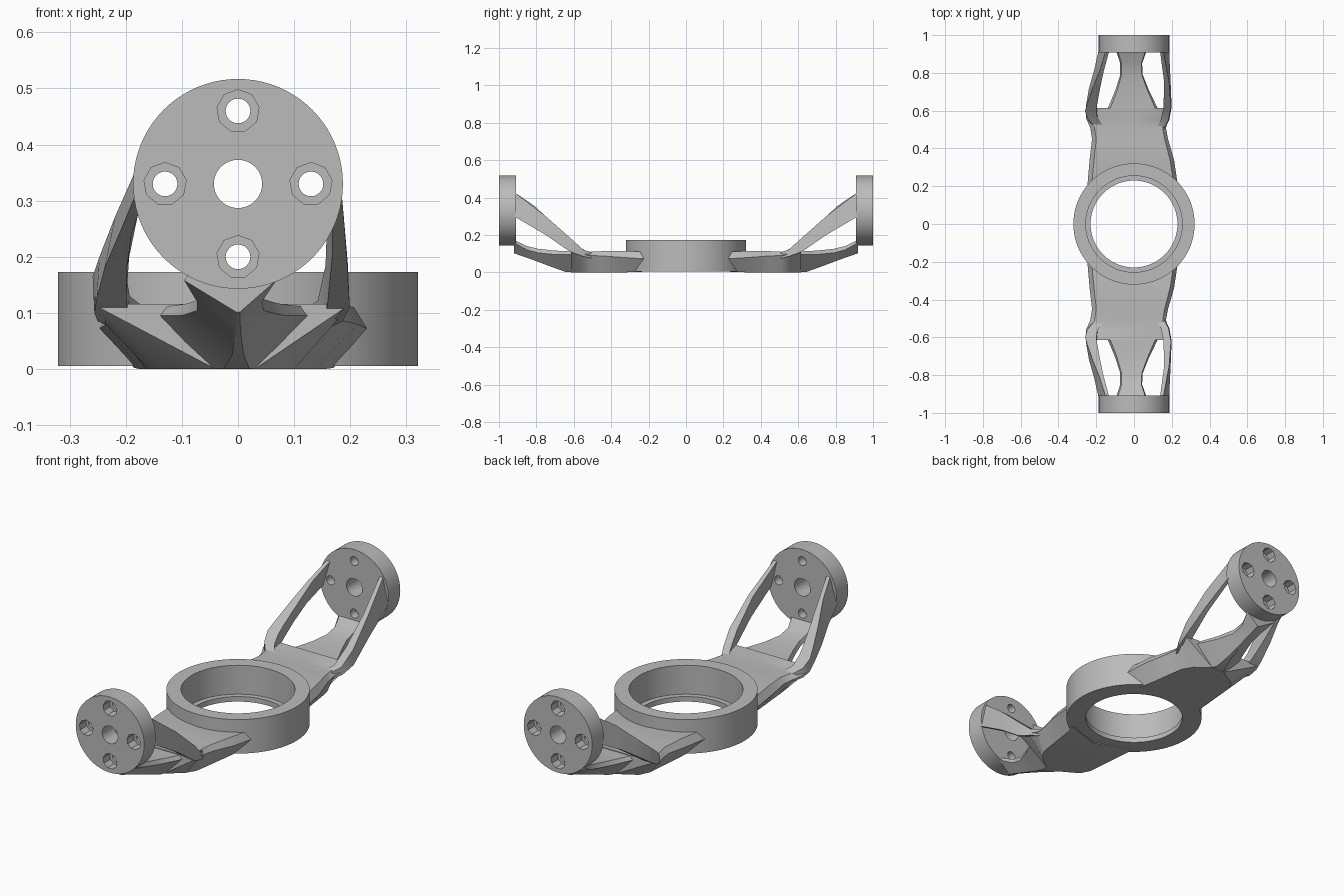
import bpy, bmesh, math
from mathutils import Matrix

if "Cube" in bpy.data.objects:
    bpy.data.objects.remove(bpy.data.objects["Cube"], do_unlink=True)

grey = bpy.data.materials.new("plain_grey")
grey.use_nodes = True
grey.diffuse_color = (0.5, 0.5, 0.5, 1)
grey.node_tree.nodes["Principled BSDF"].inputs["Base Color"].default_value = grey.diffuse_color


def make_object(name, bm):
    bmesh.ops.recalc_face_normals(bm, faces=bm.faces)
    mesh = bpy.data.meshes.new(name)
    bm.to_mesh(mesh)
    bm.free()
    obj = bpy.data.objects.new(name, mesh)
    bpy.context.collection.objects.link(obj)
    mesh.materials.append(grey)
    return obj


def activate(obj):
    bpy.ops.object.select_all(action='DESELECT')
    obj.select_set(True)
    bpy.context.view_layer.objects.active = obj


def smooth(obj, degrees=30):
    activate(obj)
    bpy.ops.object.shade_smooth_by_angle(angle=math.radians(degrees))


def mirror_y(obj):
    mod = obj.modifiers.new("opposite_end", 'MIRROR')
    mod.use_axis = (False, True, False)
    mod.use_mirror_merge = False


def loft(name, sections):
    """Skin a closed solid through cross-sections with equal point counts."""
    bm = bmesh.new()
    rings = [[bm.verts.new(p) for p in s] for s in sections]
    n = len(rings[0])
    for a, b in zip(rings, rings[1:]):
        for i in range(n):
            j = (i + 1) % n
            bm.faces.new((a[i], a[j], b[j], b[i]))
    # Caps are strips of small faces, so a bent end keeps its curve
    for ring in (rings[0], rings[-1]):
        for i in range(n // 2):
            corners = dict.fromkeys((i, i + 1, n - i - 1, (n - i) % n))
            bm.faces.new([ring[c] for c in corners])
    obj = make_object(name, bm)
    smooth(obj, 32)
    mirror_y(obj)


def cylinder_y(name, x, z, radius, y0, y1, sides):
    """Cylinder lying along the y axis."""
    bm = bmesh.new()
    place = Matrix.Translation((x, (y0 + y1) / 2, z)) @ Matrix.Rotation(math.pi / 2, 4, 'X')
    bmesh.ops.create_cone(bm, cap_ends=True, segments=sides, radius1=radius,
                          radius2=radius, depth=abs(y1 - y0), matrix=place)
    return make_object(name, bm)


def cut(target, cutter):
    mod = target.modifiers.new("hole", 'BOOLEAN')
    mod.operation = 'DIFFERENCE'
    mod.solver = 'EXACT'
    mod.object = cutter
    activate(target)
    bpy.ops.object.modifier_apply(modifier=mod.name)
    bpy.data.objects.remove(cutter, do_unlink=True)


# Central ring with a narrow lip at the bottom of the bore
profile = [(0.23, 0.005), (0.321, 0.005), (0.321, 0.173),
           (0.255, 0.173), (0.255, 0.03), (0.23, 0.03)]
bm = bmesh.new()
verts = [bm.verts.new((r, 0, z)) for r, z in profile]
edges = [bm.edges.new((verts[i - 1], verts[i])) for i in range(len(verts))]
bmesh.ops.spin(bm, geom=verts + edges, cent=(0, 0, 0), axis=(0, 0, 1),
               angle=math.tau, steps=96, use_merge=True)
bmesh.ops.remove_doubles(bm, verts=bm.verts, dist=0.0001)
smooth(make_object("central_ring", bm))

# End flanges with a centre hole and four counterbored bolt holes
HUB_Z = 0.33
flange = cylinder_y("end_flange", 0, HUB_Z, 0.187, -1, -0.908, 80)
cut(flange, cylinder_y("centre_cutter", 0, HUB_Z, 0.043, -1.1, -0.8, 40))
for k in range(4):
    x = 0.13 * math.cos(k * math.pi / 2)
    z = HUB_Z + 0.13 * math.sin(k * math.pi / 2)
    cut(flange, cylinder_y("bolt_cutter", x, z, 0.022, -1.1, -0.8, 24))
    cut(flange, cylinder_y("counterbore_cutter", x, z, 0.038, -1.1, -0.95, 9))
smooth(flange)
mirror_y(flange)


def shell_section(d, left, right, low_left, low_right, z_low, z_edge, z_top, follow=0):
    """Eight-sided section; follow bends it round the central ring."""
    pts = [(left, z_edge), (left * 0.9, z_top), (0, z_top), (right * 0.9, z_top),
           (right, z_edge), (low_right, z_low), (0, z_low), (low_left, z_low)]
    return [(x, -(math.sqrt(follow ** 2 - x * x) if follow else d), z) for x, z in pts]


# Arm body: shallow tray from the ring, tapering to a keel below the windows
loft("arm_body", [shell_section(*row) for row in (
    (0.30, -0.25, 0.235, -0.185, 0.17, 0.002, 0.07, 0.108, 0.3),
    (0.34, -0.235, 0.212, -0.175, 0.155, 0, 0.08, 0.115),
    (0.45, -0.222, 0.18, -0.165, 0.14, 0, 0.088, 0.113),
    (0.51, -0.232, 0.169, -0.16, 0.13, 0, 0.09, 0.11),
    (0.56, -0.254, 0.188, -0.135, 0.1, 0, 0.1, 0.112),
    (0.615, -0.252, 0.195, -0.04, 0.03, 0, 0.112, 0.116))])

# Centre rib: keeled beam rising to the lower edge of the flange
loft("centre_rib", [shell_section(*row) for row in (
    (0.59, -0.15, 0.135, -0.06, 0.04, 0.001, 0.095, 0.112),
    (0.64, -0.127, 0.112, -0.025, 0.02, 0.001, 0.095, 0.113),
    (0.71, -0.098, 0.078, -0.01, 0.01, 0.026, 0.096, 0.117),
    (0.79, -0.073, 0.046, -0.006, 0.006, 0.056, 0.104, 0.126),
    (0.85, -0.073, 0.043, -0.004, 0.004, 0.078, 0.12, 0.14),
    (0.92, -0.096, 0.068, -0.004, 0.004, 0.102, 0.158, 0.173))])


def strut_section(d, x_low, x_high, wall, z_low, z_high):
    inward = -wall if x_low > 0 else wall
    return [(x_low, -d, z_low), (x_high, -d, z_high),
            (x_high + inward, -d, z_high), (x_low + inward, -d, z_low)]


# Side struts from the tray's outer corners up to the flange sides
loft("right_strut", [strut_section(*row) for row in (
    (0.51, -0.215, -0.205, 0.05, 0.07, 0.1),
    (0.56, -0.25, -0.248, 0.055, 0.085, 0.13),
    (0.60, -0.256, -0.259, 0.06, 0.1, 0.165),
    (0.64, -0.252, -0.247, 0.053, 0.125, 0.2),
    (0.72, -0.238, -0.219, 0.04, 0.18, 0.272),
    (0.81, -0.212, -0.182, 0.022, 0.24, 0.355),
    (0.92, -0.187, -0.148, 0.018, 0.3, 0.43))])
loft("left_strut", [strut_section(*row) for row in (
    (0.49, 0.155, 0.15, 0.04, 0.07, 0.1),
    (0.55, 0.187, 0.182, 0.04, 0.085, 0.122),
    (0.62, 0.199, 0.196, 0.04, 0.11, 0.185),
    (0.75, 0.194, 0.186, 0.026, 0.2, 0.3),
    (0.92, 0.186, 0.155, 0.018, 0.3, 0.43))])
